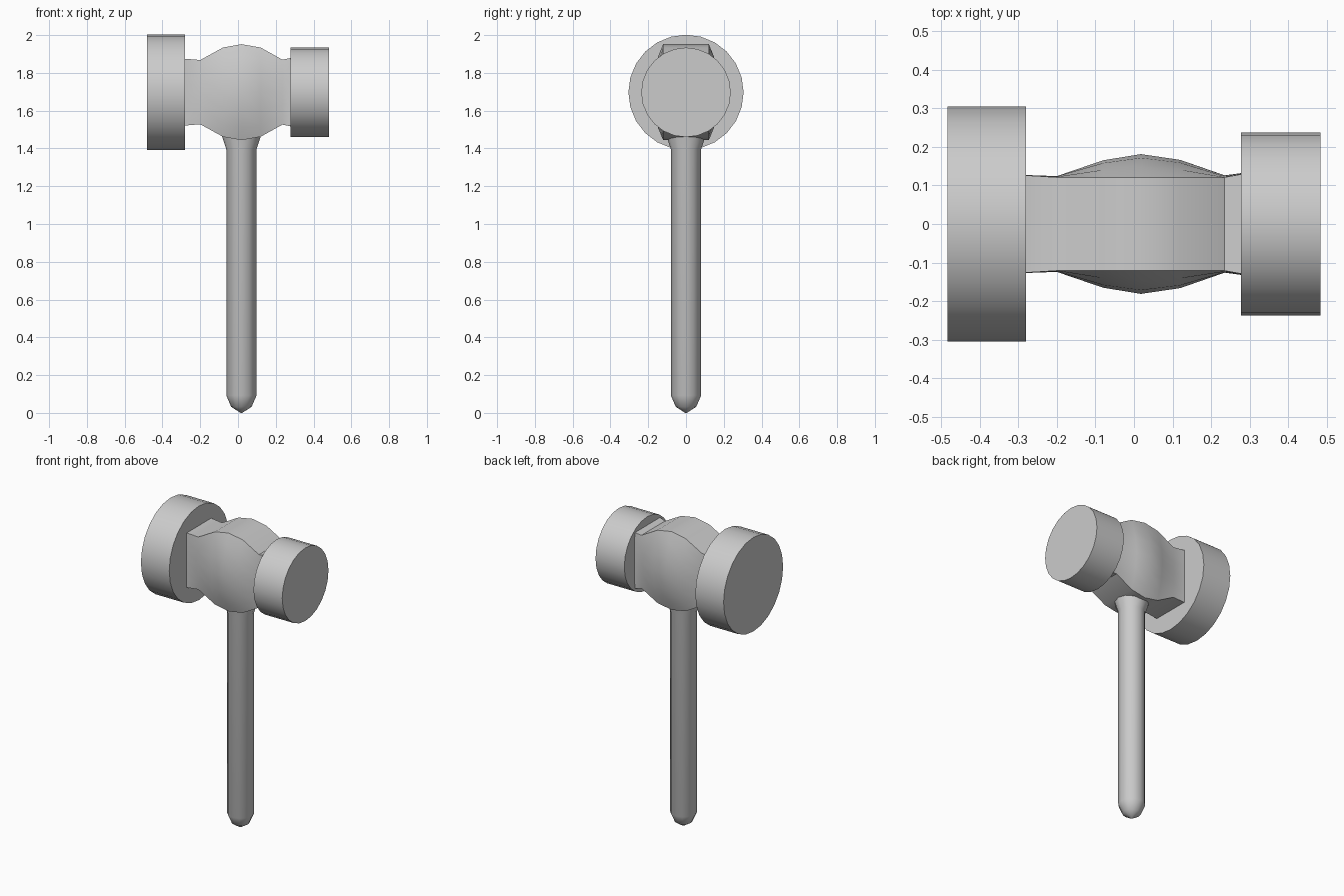
import bpy, math
from mathutils import Matrix

if "Cube" in bpy.data.objects:
    bpy.data.objects.remove(bpy.data.objects["Cube"])

CZ = 1.697   # height of the head axis
HX = 0.018   # handle axis


def make(name, verts, faces):
    me = bpy.data.meshes.new(name)
    me.from_pydata(verts, [], faces)
    ob = bpy.data.objects.new(name, me)
    bpy.context.collection.objects.link(ob)
    bpy.ops.object.select_all(action='DESELECT')
    ob.select_set(True)
    bpy.context.view_layer.objects.active = ob
    bpy.ops.object.mode_set(mode='EDIT')
    bpy.ops.mesh.select_all(action='SELECT')
    bpy.ops.mesh.normals_make_consistent(inside=False)
    bpy.ops.object.mode_set(mode='OBJECT')
    bpy.ops.object.shade_smooth_by_angle(angle=math.radians(40))
    return ob


def loft(name, rings):
    """Skin a list of equal-length closed rings and cap both ends."""
    n = len(rings[0])
    verts = [p for r in rings for p in r]
    faces = [(k * n + i, k * n + (i + 1) % n, (k + 1) * n + (i + 1) % n, (k + 1) * n + i)
             for k in range(len(rings) - 1) for i in range(n)]
    faces += [tuple(range(n)), tuple(range(len(verts) - n, len(verts)))]
    return make(name, verts, faces)


def circle(n, r):
    return [(r * math.cos(2 * math.pi * i / n), r * math.sin(2 * math.pi * i / n))
            for i in range(n)]


# Striking discs
for name, x0, x1, r in (("large_face", -0.483, -0.28, 0.305),
                        ("small_face", 0.277, 0.483, 0.237)):
    loft(name, [[(x, y, CZ + z) for y, z in circle(24, r)] for x in (x0, x1)])

# Head body: flat top and bottom, sides bulging towards the middle
# x, half height, half width at top, half width at mid height
stations = [(-0.282, 0.177, 0.126, 0.127), (-0.2, 0.170, 0.121, 0.124),
            (-0.08, 0.236, 0.121, 0.165), (HX, 0.254, 0.121, 0.181),
            (0.12, 0.236, 0.121, 0.166), (0.235, 0.172, 0.121, 0.126),
            (0.279, 0.181, 0.129, 0.132)]
rings = []
for x, h, w0, w1 in stations:
    ts = [-1, -0.75, -0.4, 0, 0.4, 0.75, 1]
    side = [(w0 + (w1 - w0) * (1 - t * t), h * t) for t in ts]
    section = side + [(-y, z) for y, z in reversed(side)]
    rings.append([(x, y, CZ + 0.001 + z) for y, z in section])
loft("head_body", rings)

# Handle with pointed rounded butt and flared collar
profile = [(0.004, 0.0), (0.054, 0.032), (0.08, 0.092), (0.08, 1.395),
           (0.103, 1.465), (0.105, 1.5)]
loft("handle", [[(HX + x, y, z) for x, y in circle(12, r)] for r, z in profile])
